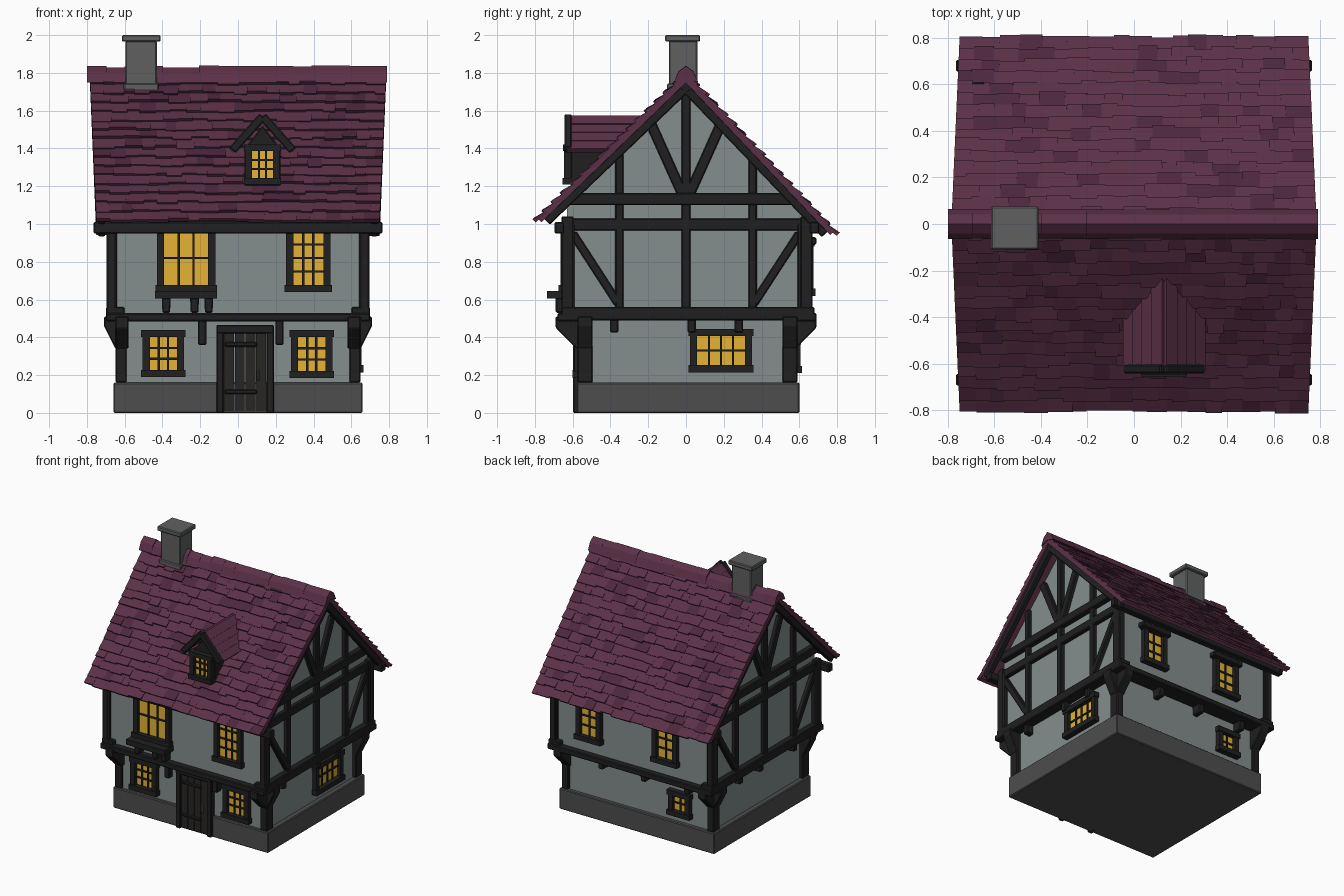
import bpy, bmesh, random
from mathutils import Vector

random.seed(4)
cube = bpy.data.objects.get("Cube")
if cube:
    bpy.data.objects.remove(cube, do_unlink=True)


def material(name, r, g, b):
    m = bpy.data.materials.new(name)
    m.use_nodes = True
    m.diffuse_color = (r, g, b, 1)
    m.node_tree.nodes["Principled BSDF"].inputs["Base Color"].default_value = (r, g, b, 1)
    return m


PLASTER = material("grey plaster", 0.23, 0.27, 0.27)
TIMBER = material("black timber", 0.014, 0.014, 0.014)
DOOR = material("dark door wood", 0.02, 0.019, 0.018)
ROOF = material("maroon tile", 0.105, 0.03, 0.062)
ROOF_DARK = material("dark maroon tile", 0.075, 0.02, 0.046)
STONE = material("dark stone", 0.075, 0.075, 0.075)
CHIMNEY = material("chimney stone", 0.115, 0.118, 0.118)
GLASS = material("lit yellow glass", 0.78, 0.45, 0.035)

# Each wall maps (along, outward, up) to world space
WALLS = {
    "front": lambda u, d, z: Vector((u, -d, z)),
    "back": lambda u, d, z: Vector((u, d, z)),
    "left": lambda u, d, z: Vector((d, u, z)),
    "right": lambda u, d, z: Vector((-d, u, z)),
}
parts = {}


def solid(part, mats, loop_a, loop_b, slot=0):
    """Closed solid between two matching point loops, added to a named part."""
    bm = parts.setdefault(part, (bmesh.new(), mats))[0]
    a = [bm.verts.new(p) for p in loop_a]
    b = [bm.verts.new(p) for p in loop_b]
    n = len(a)
    faces = [bm.faces.new(a), bm.faces.new(b)]
    for i in range(n):
        j = (i + 1) % n
        faces.append(bm.faces.new((a[i], a[j], b[j], b[i])))
    for f in faces:
        f.material_index = slot
    bmesh.ops.recalc_face_normals(bm, faces=faces)


def prism(part, mat, wall, outline, d0, d1):
    w = WALLS[wall]
    solid(part, [mat], [w(u, d0, z) for u, z in outline], [w(u, d1, z) for u, z in outline])


def box(part, mat, wall, u0, u1, z0, z1, d0, d1):
    prism(part, mat, wall, [(u0, z0), (u1, z0), (u1, z1), (u0, z1)], d0, d1)


def beam(part, mat, wall, p, q, width, d0, d1):
    p, q = Vector(p), Vector(q)
    t = (q - p).normalized() * width / 2
    n = Vector((-t.y, t.x))
    prism(part, mat, wall, [p + n, q + n, q - n, p - n], d0, d1)


def window(name, wall, u0, u1, z0, z1, cols, rows, d, rim=0.038):
    """Outer size, pane counts and wall distance."""
    frame, pane = name + "_frame", name + "_glass"
    for a, b in ((u0, u0 + rim), (u1 - rim, u1)):
        box(frame, TIMBER, wall, a, b, z0, z1, d - 0.02, d + 0.035)
    for a, b, out in ((z0, z0 + rim, 0.045), (z1 - rim, z1, 0.04)):
        box(frame, TIMBER, wall, u0 - 0.008, u1 + 0.008, a, b, d - 0.02, d + out)
    a, b, c, e = u0 + rim, u1 - rim, z0 + rim, z1 - rim
    box(pane, GLASS, wall, a, b, c, e, d - 0.01, d + 0.008)
    for i in range(1, cols):
        u = a + (b - a) * i / cols
        box(frame, TIMBER, wall, u - 0.006, u + 0.006, c, e, d, d + 0.016)
    for i in range(1, rows):
        z = c + (e - c) * i / rows
        box(frame, TIMBER, wall, a, b, z - 0.006, z + 0.006, d, d + 0.016)


# Foundation and plaster storeys
box("foundation", STONE, "front", -0.66, 0.66, 0, 0.16, -0.6, 0.578)
box("lower_wall", PLASTER, "front", -0.62, 0.62, 0.15, 0.52, -0.57, 0.555)
prism("upper_wall", PLASTER, "left",
      [(-0.63, 0.5), (0.64, 0.5), (0.64, 1.07), (0, 1.75), (-0.63, 1.13)], -0.655, 0.655)

# Corner posts and overhang brackets on the long walls
for wall, low, up in (("front", 0.555, 0.63), ("back", 0.57, 0.64)):
    for s in (-1, 1):
        box("lower_posts", TIMBER, wall, s * 0.59, s * 0.648, 0.16, 0.5, low - 0.06, low + 0.02)
        box("upper_posts", TIMBER, wall, s * 0.645, s * 0.695, 0.5, 1.04, up - 0.035, up + 0.03)
        prism("corner_brackets", TIMBER, wall,
              [(s * 0.6, 0.34), (s * 0.65, 0.34), (s * 0.71, 0.46), (s * 0.71, 0.51), (s * 0.6, 0.51)],
              low - 0.06, low + 0.02)
    box("floor_beams", TIMBER, wall, -0.7, 0.7, 0.485, 0.528, low - 0.02, up + 0.05)
    box("wall_plates", TIMBER, wall, -0.765, 0.765, 0.95, 1.01, up + 0.015, up + 0.065)
for u in (-0.19, 0.22):
    box("front_joists", TIMBER, "front", u - 0.022, u + 0.022, 0.36, 0.5, 0.54, 0.6)
for u in (0.28, -0.08, -0.45):
    prism("back_joists", TIMBER, "back",
          [(u - 0.025, 0.5), (u - 0.02, 0.42), (u + 0.02, 0.42), (u + 0.025, 0.5)], 0.56, 0.64)

# Half timbering on both gables
for wall in ("left", "right"):
    d0, d1 = 0.64, 0.685
    part = wall + "_gable_timbers"
    box(part, TIMBER, wall, -0.66, 0.68, 0.49, 0.56, 0.6, 0.7)
    box(part, TIMBER, wall, -0.65, 0.66, 0.965, 1.03, d0, d1)
    box(part, TIMBER, wall, -0.62, 0.61, 1.1, 1.165, d0, d1 + 0.01)
    box(part, TIMBER, wall, -0.024, 0.024, 0.55, 1.74, d0, d1)
    for s in (-1, 1):
        box(part, TIMBER, wall, s * 0.59, s * 0.655, 0.5, 1.0, d0, d1 + 0.005)
        box(part, TIMBER, wall, s * 0.33, s * 0.375, 0.55, 1.4, d0, d1)
        beam(part, TIMBER, wall, (s * 0.6, 0.95), (s * 0.36, 0.58), 0.045, d0, d1)
        beam(part, TIMBER, wall, (s * 0.015, 1.15), (s * 0.19, 1.54), 0.055, d0, d1)
        prism("corner_brackets", TIMBER, wall,
              [(s * 0.53, 0.34), (s * 0.58, 0.34), (s * 0.69, 0.45), (s * 0.69, 0.51), (s * 0.53, 0.51)],
              0.58, 0.65)
        box("lower_posts", TIMBER, wall, s * 0.51, s * 0.575, 0.16, 0.5, 0.6, 0.648)
    for u in (-0.38, 0.03, 0.28):
        box(part, TIMBER, wall, u - 0.022, u + 0.022, 0.425, 0.5, 0.6, 0.67)

# Windows
window("upper_wide_window", "front", -0.43, -0.12, 0.64, 1.0, 3, 2, 0.63)
window("upper_tall_window", "front", 0.255, 0.49, 0.64, 1.0, 3, 4, 0.63)
window("lower_right_window", "front", -0.505, -0.285, 0.19, 0.44, 3, 3, 0.555)
window("lower_left_window", "front", 0.28, 0.5, 0.185, 0.44, 3, 3, 0.555)
window("side_window", "left", 0.02, 0.35, 0.215, 0.445, 4, 2, 0.62)
window("back_left_window", "back", 0.26, 0.47, 0.62, 0.92, 2, 3, 0.64)
window("back_right_window", "back", -0.39, -0.18, 0.62, 0.92, 2, 3, 0.64)
window("back_small_window", "back", -0.45, -0.27, 0.21, 0.4, 2, 2, 0.57)
for u in (0.365, -0.285):
    box("back_lintels", TIMBER, "back", u - 0.13, u + 0.13, 0.89, 0.93, 0.63, 0.69)
box("window_sill", TIMBER, "front", -0.44, -0.11, 0.605, 0.645, 0.62, 0.735)
for u in (-0.38, -0.23, -0.155):
    prism("sill_brackets", TIMBER, "front",
          [(u - 0.024, 0.61), (u - 0.02, 0.53), (u + 0.02, 0.53), (u + 0.024, 0.61)], 0.62, 0.69)

# Door
for u in (-0.115, 0.15):
    box("door_frame", TIMBER, "front", u, u + 0.04, 0, 0.46, 0.53, 0.598)
box("door_frame", TIMBER, "front", -0.115, 0.19, 0.42, 0.465, 0.53, 0.6)
for i in range(4):
    u = -0.075 + i * 0.05625
    box("door_planks", DOOR, "front", u + 0.002, u + 0.054, 0.01, 0.42, 0.53, 0.585)
for z in (0.1, 0.35):
    box("door_straps", TIMBER, "front", -0.07, 0.1, z, z + 0.025, 0.58, 0.592)
box("door_handle", STONE, "front", 0.1, 0.115, 0.17, 0.23, 0.58, 0.597)


# Main roof: underlay, bargeboards and overlapping courses of uneven tiles
RIDGE, COURSES = 1.79, 16
for name, sign, eave in (("front", -1, 1.02), ("back", 1, 0.95)):
    run = Vector((0, sign * 0.79, eave - RIDGE))
    normal = Vector((0, -run.z, sign * run.y * sign)) * sign
    normal = Vector((0, sign * abs(run.z), abs(run.y))).normalized()

    def at(x, s, h):
        half = 0.785 - 0.035 * s
        return Vector((x * half, 0, RIDGE)) + run * s + normal * h

    def slab(part, mats, x0, x1, s0, s1, low, high, slot=0):
        """Low and high hold the heights at the upper and lower ends."""
        loops = [[at(x0, s0, h[0]), at(x1, s0, h[0]), at(x1, s1, h[1]), at(x0, s1, h[1])]
                 for h in (low, high)]
        solid(part, mats, *loops, slot)

    slab(name + "_roof_base", [ROOF], -1, 1, 0, 0.99, (-0.03, -0.025), (0, 0))
    for a, b in ((-1, -0.95), (0.95, 1)):
        slab("bargeboards", [TIMBER], a * 0.985, b * 0.985, 0.01, 0.97, (-0.075, -0.065), (-0.025, -0.02))
    for row in range(COURSES):
        x = -1.0
        while x < 1:
            end = x + random.uniform(0.07, 0.15)
            if end > 0.95:
                end = 1.0
            s0 = row / COURSES
            s1 = min(s0 + (1.1 + random.uniform(-0.1, 0.2)) / COURSES, 1.012)
            lift = random.uniform(0.01, 0.022)
            slab(name + "_roof_tiles", [ROOF, ROOF_DARK], x, end, s0, s1,
                 (-0.01, -0.004), (0.002, lift), int(random.random() < 0.18))
            x = end

# Ridge cap tiles
for i in range(16):
    x = -0.8 + i * 0.099
    top = 1.835 + random.uniform(-0.008, 0.004)
    prism("ridge_cap", ROOF, "left",
          [(-0.065, 1.75), (-0.04, top - 0.03), (0, top), (0.04, top - 0.03), (0.065, 1.75), (0, 1.77)],
          x, x + 0.105)

# Dormer
C = 0.13
prism("dormer_body", TIMBER, "front",
      [(C - 0.095, 1.2), (C + 0.095, 1.2), (C + 0.095, 1.4), (C, 1.52), (C - 0.095, 1.4)], 0.25, 0.61)
window("dormer_window", "front", C - 0.09, C + 0.09, 1.21, 1.42, 3, 3, 0.61, 0.034)
for s in (-1, 1):
    tip, foot = Vector((C, 1.565)), Vector((C + s * 0.16, 1.39))
    for k in range(4):
        p, q = tip.lerp(foot, k / 4), tip.lerp(foot, (k + 1.2) / 4)
        beam("dormer_roof", ROOF, "front", p, q + Vector((0, 0.008)), 0.028, 0.22, 0.63)
    beam("dormer_bargeboards", TIMBER, "front", tip + Vector((0, 0.005)), foot, 0.045, 0.605, 0.642)

# Chimney with a wider cap
box("chimney_stack", CHIMNEY, "front", -0.595, -0.43, 1.62, 1.97, -0.06, 0.09)
box("chimney_cap", CHIMNEY, "front", -0.615, -0.41, 1.965, 2.0, -0.075, 0.11)
box("chimney_foot", CHIMNEY, "front", -0.605, -0.42, 1.7, 1.745, -0.07, 0.1)

# Turn every part into an object, softening the timber and stone edges
for name, (bm, mats) in parts.items():
    mesh = bpy.data.meshes.new(name)
    bm.to_mesh(mesh)
    bm.free()
    for m in mats:
        mesh.materials.append(m)
    obj = bpy.data.objects.new(name, mesh)
    bpy.context.scene.collection.objects.link(obj)
    if mats[0] in (TIMBER, STONE, CHIMNEY) and "window" not in name:
        bevel = obj.modifiers.new("soft edges", "BEVEL")
        bevel.width = 0.006
        bevel.segments = 1
